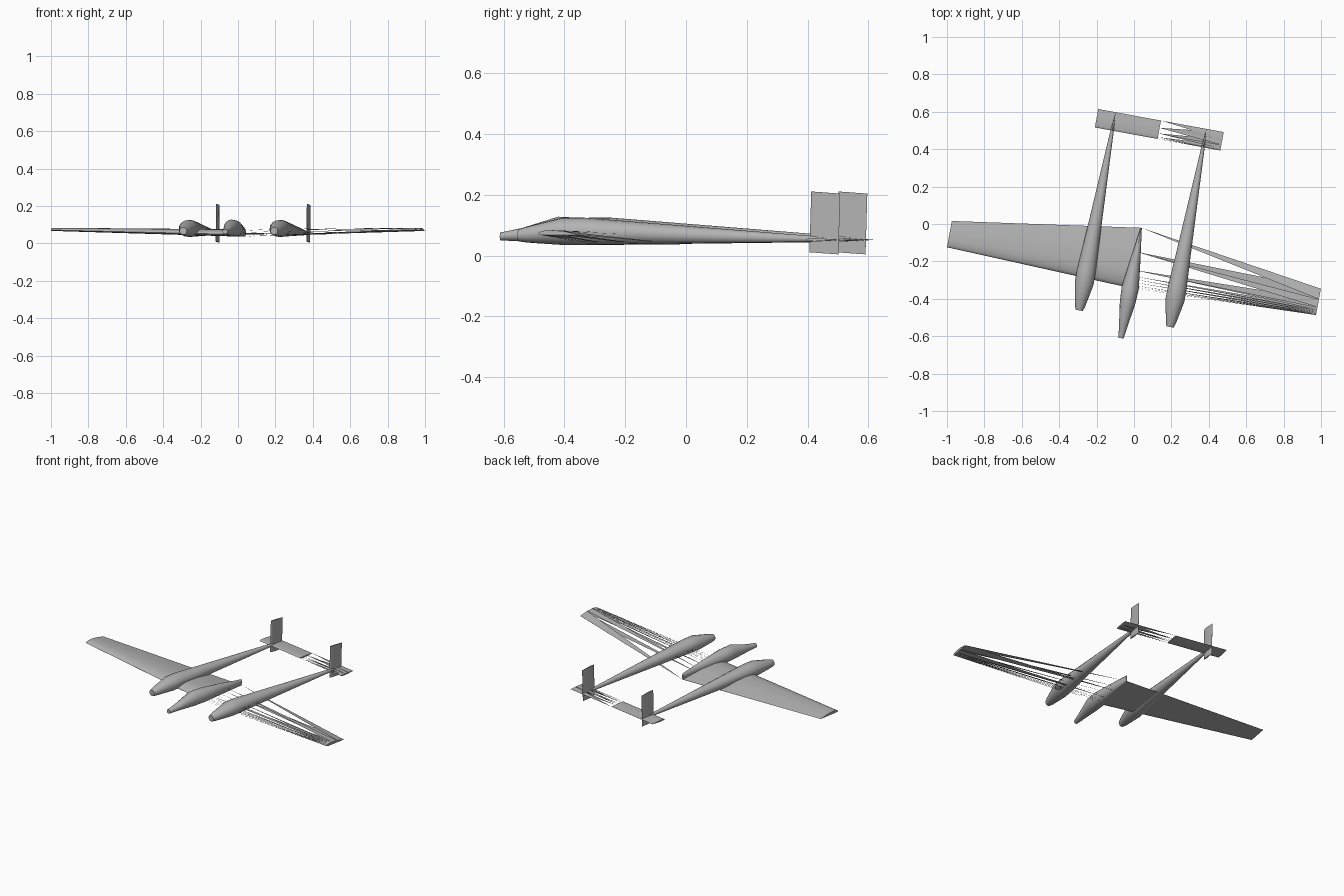
import bpy, math
from mathutils import Matrix

cube = bpy.data.objects.get("Cube")
if cube:
    bpy.data.objects.remove(cube)

grey = bpy.data.materials.new("plain_grey")
grey.use_nodes = True
COLOUR = (0.45, 0.45, 0.45, 1)
grey.diffuse_color = COLOUR
grey.node_tree.nodes["Principled BSDF"].inputs["Base Color"].default_value = COLOUR

# The aircraft is modelled straight, then yawed; MID is its centreline
YAW = Matrix.Rotation(math.radians(-10.4), 4, "Z")
MID = 0.042
BOOM = 0.247


def make(name, verts, faces, smooth=True):
    mesh = bpy.data.meshes.new(name)
    mesh.from_pydata([YAW @ Matrix.Translation(v).to_translation() for v in verts], [], faces)
    mesh.materials.append(grey)
    obj = bpy.data.objects.new(name, mesh)
    bpy.context.collection.objects.link(obj)
    if smooth:
        bpy.ops.object.select_all(action="DESELECT")
        obj.select_set(True)
        bpy.context.view_layer.objects.active = obj
        bpy.ops.object.shade_smooth_by_angle(angle=math.radians(30))
    return obj


def body(name, x, stations, sides=16):
    """Loft ellipses given as (y, centre z, half width, half height)."""
    verts, faces = [], []
    for y, z, rx, rz in stations:
        for i in range(sides):
            a = math.tau * i / sides
            verts.append((x + rx * math.cos(a), y, z + rz * math.sin(a)))
    for s in range(len(stations) - 1):
        for i in range(sides):
            j = (i + 1) % sides
            a, b = s * sides, (s + 1) * sides
            faces.append((a + i, a + j, b + j, b + i))
    faces.append(tuple(reversed(range(sides))))
    faces.append(tuple(range(len(verts) - sides, len(verts))))
    return make(name, verts, faces)


def surface(name, section, root, tip, full):
    """Span a section from root to tip, each given as (x, front y, chord, z).
    A full panel is closed; otherwise it is open strips tapering to the root."""
    def ring(x, y, chord, z):
        return [(x, y + chord * c, z + chord * h) for c, h in section]
    n = len(section)
    verts = ring(*root) + ring(*tip)
    faces = []
    for i in range(n):
        j = (i + 1) % n
        if full:
            faces.append((i, n + i, n + j, j))
        else:
            faces.append((i, n + j, n + i))
    faces.append(tuple(range(n, 2 * n)))
    if full:
        faces.append(tuple(reversed(range(n))))
    return make(name, verts, faces)


# Flat-bottomed wing section: over the top to the nose, then back underneath
upper = [(1, 0.002), (0.6, 0.092), (0.3, 0.118), (0.2, 0.114), (0.15, 0.107),
         (0.1, 0.096), (0.05, 0.079), (0.025, 0.065), (0, 0.035)]
lower = [(0.025, 0.015), (0.05, 0.009), (0.1, 0.004), (0.15, 0.001),
         (0.2, 0), (0.3, 0), (0.6, 0), (1, 0)]
wing_section = upper + lower

# Thin symmetrical section for the tail
half = [(1, 0.002), (0.6, 0.038), (0.3, 0.05), (0.1, 0.039), (0.05, 0.03)]
tail_section = half + [(0, 0)] + [(c, -h) for c, h in reversed(half)]

# Wing and tailplane: closed right panels, strip-built left panels
for side, label in ((-1, "right"), (1, "left")):
    closed = side < 0
    surface(label + "_wing", wing_section, (MID, -0.34, 0.327, 0.037),
            (MID + side * 1.003, -0.303, 0.143, 0.067), closed)
    surface(label + "_tailplane", tail_section, (MID, 0.47, 0.1, 0.052),
            (MID + side * 0.341, 0.47, 0.1, 0.052), closed)

    # Engine boom
    x = MID + side * BOOM
    body(label + "_boom", x, [
        (-0.507, 0.067, 0.02, 0.02), (-0.48, 0.069, 0.028, 0.026),
        (-0.36, 0.08, 0.051, 0.045), (-0.29, 0.08, 0.05, 0.045),
        (-0.1, 0.074, 0.039, 0.036), (0.47, 0.055, 0.009, 0.01),
        (0.54, 0.053, 0.003, 0.006)])

    # Upright fin, leaning slightly aft
    n = len(tail_section)
    fin = [(x + 0.09 * h, 0.466 + 0.097 * c + lean, z - 0.007 * c)
           for z, lean in ((0.011, 0), (0.211, 0.006)) for c, h in tail_section]
    quads = [(i, (i + 1) % n, n + (i + 1) % n, n + i) for i in range(n)]
    caps = [tuple(reversed(range(n))), tuple(range(n, 2 * n))]
    make(label + "_fin", fin, quads + caps)

# Central crew pod, ending in an upright edge
body("crew_pod", MID, [
    (-0.613, 0.063, 0.014, 0.013), (-0.54, 0.069, 0.024, 0.022),
    (-0.42, 0.083, 0.042, 0.045), (-0.34, 0.08, 0.046, 0.044),
    (-0.2, 0.071, 0.029, 0.035), (-0.013, 0.056, 0.003, 0.02)])
